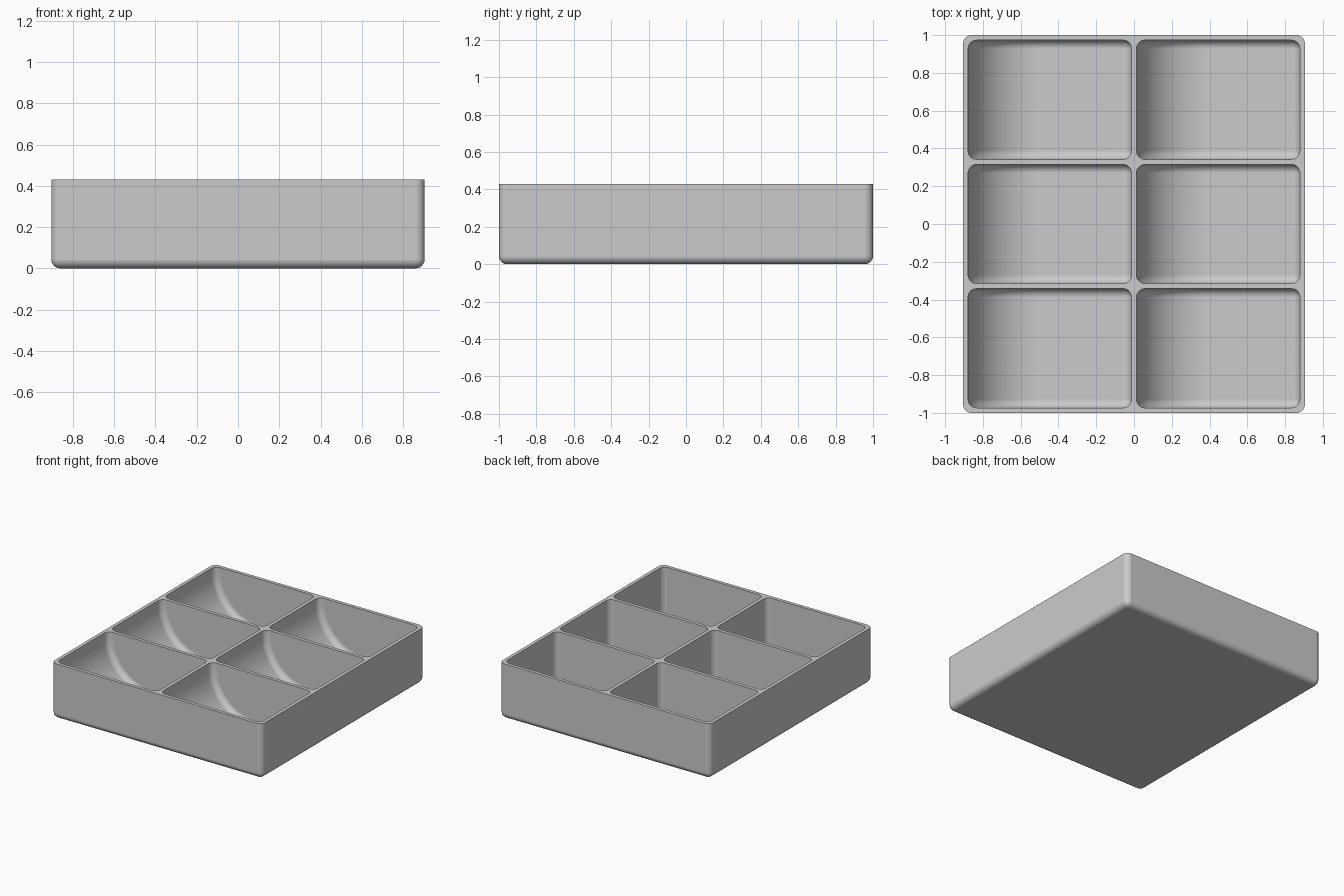
import bpy, bmesh
from math import sin, cos, pi, radians

default = bpy.data.objects.get("Cube")
if default:
    bpy.data.objects.remove(default, do_unlink=True)

WIDTH, LENGTH, HEIGHT = 1.81, 2.0, 0.43
WALL, FLOOR = 0.027, 0.03
FILLET, SCOOP = 0.045, 0.38
COLS, ROWS, STEPS = 2, 3, 8

grey = bpy.data.materials.new("light_grey")
grey.use_nodes = True
grey.diffuse_color = (0.6, 0.6, 0.6, 1)
grey.node_tree.nodes["Principled BSDF"].inputs["Base Color"].default_value = (0.6, 0.6, 0.6, 1)


def to_object(bm, name):
    bmesh.ops.recalc_face_normals(bm, faces=bm.faces)
    mesh = bpy.data.meshes.new(name)
    bm.to_mesh(mesh)
    bm.free()
    mesh.materials.append(grey)
    obj = bpy.data.objects.new(name, mesh)
    bpy.context.collection.objects.link(obj)
    return obj


def pocket_profile(x0, x1, inset):
    """Side profile: big scoop on the -x side, small fillet on the +x side."""
    top = HEIGHT + 0.1
    big, small = SCOOP - inset, FILLET - inset
    pts = [(x0 + inset, top)]
    for i in range(2 * STEPS + 1):
        a = pi / 2 * i / (2 * STEPS)
        pts.append((x0 + SCOOP - big * cos(a), FLOOR + SCOOP - big * sin(a)))
    for i in range(STEPS + 1):
        a = pi / 2 * i / STEPS
        pts.append((x1 - FILLET + small * sin(a), FLOOR + FILLET - small * cos(a)))
    return pts + [(x1 - inset, top)]


def add_pocket(bm, x0, x1, y0, y1):
    """Loft the profile along y, shrinking it at both ends to round the edges."""
    angles = [pi / 2 * i / STEPS for i in range(STEPS + 1)]
    slices = [(y0 + FILLET * (1 - cos(a)), FILLET * (1 - sin(a))) for a in angles]
    slices += [(y0 + y1 - y, d) for y, d in reversed(slices)]
    rings = [[bm.verts.new((x, y, z)) for x, z in pocket_profile(x0, x1, d)]
             for y, d in slices]
    for a, b in zip(rings, rings[1:]):
        for i in range(len(a)):
            j = (i + 1) % len(a)
            bm.faces.new((a[i], a[j], b[j], b[i]))
    bm.faces.new(rings[0])
    bm.faces.new(rings[-1])


# Outer block, rounded everywhere except around the top
bm = bmesh.new()
bmesh.ops.create_cube(bm, size=1)
for v in bm.verts:
    v.co = (v.co.x * WIDTH, v.co.y * LENGTH, (v.co.z + 0.5) * HEIGHT)
rounded = [e for e in bm.edges if min(v.co.z for v in e.verts) < HEIGHT / 2]
bmesh.ops.bevel(bm, geom=rounded, offset=FILLET, segments=STEPS, profile=0.5,
                affect='EDGES')
tray = to_object(bm, "compartment_tray")

# Six scooped compartments
bm = bmesh.new()
cell_x = (WIDTH - WALL * (COLS + 1)) / COLS
cell_y = (LENGTH - WALL * (ROWS + 1)) / ROWS
for col in range(COLS):
    for row in range(ROWS):
        x0 = -WIDTH / 2 + WALL + col * (cell_x + WALL)
        y0 = -LENGTH / 2 + WALL + row * (cell_y + WALL)
        add_pocket(bm, x0, x0 + cell_x, y0, y0 + cell_y)
bmesh.ops.remove_doubles(bm, verts=bm.verts, dist=0.00001)
pockets = to_object(bm, "compartment_cutter")
pockets.hide_render = True

# Hollow out the block
cut = tray.modifiers.new("compartments", 'BOOLEAN')
cut.operation = 'DIFFERENCE'
cut.solver = 'EXACT'
cut.object = pockets
bpy.ops.object.select_all(action='DESELECT')
tray.select_set(True)
bpy.context.view_layer.objects.active = tray
bpy.ops.object.modifier_apply(modifier=cut.name)
bpy.data.objects.remove(pockets, do_unlink=True)

# Smooth fillets, crisp rim
bpy.ops.object.shade_smooth_by_angle(angle=radians(35))
weighted = tray.modifiers.new("even_shading", 'WEIGHTED_NORMAL')
weighted.keep_sharp = True
